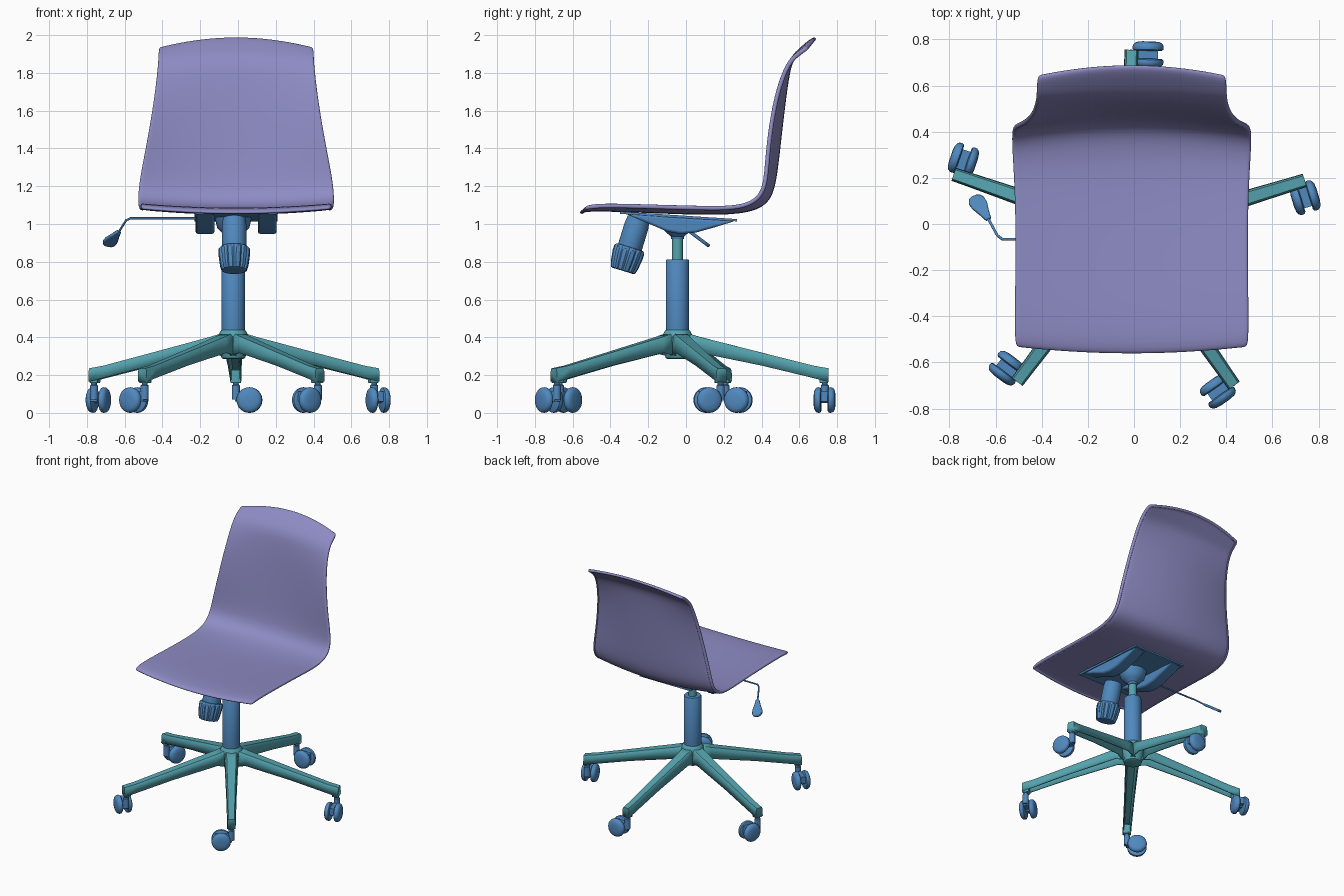
import bpy, bmesh, math
from mathutils import Matrix, Vector

if "Cube" in bpy.data.objects:
    bpy.data.objects.remove(bpy.data.objects["Cube"])

T = Matrix.Translation
CX, CY = -0.025, -0.045            # centre of the column


def material(name, rgb):
    m = bpy.data.materials.new(name)
    m.diffuse_color = (*rgb, 1)
    m.use_nodes = True
    m.node_tree.nodes["Principled BSDF"].inputs["Base Color"].default_value = m.diffuse_color
    return m


PURPLE = material("seat_purple", (0.27, 0.26, 0.55))
BLUE = material("plastic_blue", (0.08, 0.25, 0.52))
TEAL = material("metal_teal", (0.09, 0.37, 0.43))


def finish(name, bm, mat, angle=35, fix=True):
    if fix:
        bmesh.ops.recalc_face_normals(bm, faces=bm.faces)
    me = bpy.data.meshes.new(name)
    bm.to_mesh(me)
    bm.free()
    ob = bpy.data.objects.new(name, me)
    bpy.context.collection.objects.link(ob)
    me.materials.append(mat)
    bpy.ops.object.select_all(action='DESELECT')
    bpy.context.view_layer.objects.active = ob
    ob.select_set(True)
    bpy.ops.object.shade_smooth_by_angle(angle=math.radians(angle))
    return ob


def lathe(bm, profile, M=Matrix(), segs=32, flute=0.0, fluted=()):
    """Revolve (radius, z) points about local z, with optional grooves."""
    rings = []
    for k, (r, z) in enumerate(profile):
        ring = []
        for i in range(segs):
            a = 2 * math.pi * i / segs
            q = r * (1 - flute) if k in fluted and i % 4 == 0 else r
            ring.append(bm.verts.new(M @ Vector((q * math.cos(a), q * math.sin(a), z))))
        rings.append(ring)
    for a, b in zip(rings, rings[1:]):
        for i in range(segs):
            j = (i + 1) % segs
            bm.faces.new((a[i], a[j], b[j], b[i]))
    bm.faces.new(rings[0][::-1])
    bm.faces.new(rings[-1])


def prism(bm, pts, lo, hi, M=Matrix()):
    """Extrude an outline in local xy from z=lo to z=hi."""
    a = [bm.verts.new(M @ Vector((x, y, lo))) for x, y in pts]
    b = [bm.verts.new(M @ Vector((x, y, hi))) for x, y in pts]
    for i in range(len(pts)):
        j = (i + 1) % len(pts)
        bm.faces.new((a[i], a[j], b[j], b[i]))
    bm.faces.new(a[::-1])
    bm.faces.new(b)


def bevel(ob, width, segs=2):
    m = ob.modifiers.new("bevel", 'BEVEL')
    m.width, m.segments, m.limit_method = width, segs, 'ANGLE'


# seat shell: rows of (half width, edge y, edge z, middle y, middle z)
ROWS = [(.503, -.535, 1.10, -.565, 1.075), (.507, -.45, 1.112, -.47, 1.09),
        (.503, -.2, 1.105, -.2, 1.08), (.503, .05, 1.098, .05, 1.07),
        (.51, .22, 1.095, .24, 1.07), (.517, .33, 1.112, .37, 1.09),
        (.517, .395, 1.165, .435, 1.14), (.505, .412, 1.26, .46, 1.24),
        (.472, .422, 1.42, .48, 1.42), (.435, .455, 1.64, .505, 1.64),
        (.418, .50, 1.79, .527, 1.80), (.412, .545, 1.875, .55, 1.885),
        (.412, .595, 1.915, .61, 1.94), (.408, .635, 1.942, .678, 1.998)]
COLS = [-1, -.96, -.85, -.65, -.4, -.2, 0, .2, .4, .65, .85, .96, 1]
bm = bmesh.new()
grid = [[bm.verts.new((-0.01 + w * u, ys + (yc - ys) * (1 - u * u), zs + (zc - zs) * (1 - u * u)))
         for u in COLS] for w, ys, zs, yc, zc in ROWS]
for a, b in zip(grid, grid[1:]):
    for c in range(len(COLS) - 1):
        bm.faces.new((a[c], a[c + 1], b[c + 1], b[c]))
bm.normal_update()
# turned-back rim
res = bmesh.ops.extrude_edge_only(bm, edges=[e for e in bm.edges if e.is_boundary])
rim = {g for g in res['geom'] if isinstance(g, bmesh.types.BMVert)}
for v in rim:
    base = next(e.other_vert(v) for e in v.link_edges if e.other_vert(v) not in rim)
    v.co -= base.normal * 0.024
bmesh.ops.recalc_face_normals(bm, faces=bm.faces)
bm.faces.ensure_lookup_table()
if bm.faces[30].normal.z < 0:
    bmesh.ops.reverse_faces(bm, faces=bm.faces)
seat = finish("seat_shell", bm, PURPLE, 180, fix=False)
m = seat.modifiers.new("thickness", 'SOLIDIFY')
m.thickness, m.offset = 0.022, -1
m = seat.modifiers.new("smooth", 'SUBSURF')
m.levels = m.render_levels = 2

# gas column, inner rod, hub
C = T((CX, CY, 0))
bm = bmesh.new()
lathe(bm, [(.058, .40), (.062, .44), (.062, .805), (.058, .812)], C)
finish("column_sleeve", bm, BLUE)
bm = bmesh.new()
lathe(bm, [(.029, .78), (.029, .96)], C)
finish("column_rod", bm, TEAL)
bm = bmesh.new()
lathe(bm, [(.052, .285), (.062, .29), (.075, .33), (.085, .385), (.08, .41),
           (.068, .432), (.062, .44)], C)
finish("base_hub", bm, TEAL)

# five legs (inverted channels) with twin-wheel casters
LEG = [(.03, .052, .428, .30), (.12, .047, .402, .318), (.45, .037, .318, .25),
       (.72, .031, .25, .185), (.80, .03, .236, .165)]   # radius, half width, top, bottom
WHEEL = [(.02, .017), (.058, .017), (.066, .022), (.068, .03), (.066, .041),
         (.06, .049), (.048, .055), (.025, .058)]
for k in range(5):
    F = C @ Matrix.Rotation(math.radians(17 + 72 * k), 4, 'Z')
    bm = bmesh.new()
    secs = []
    for r, w, zt, zb in LEG:
        half = [(w, zb), (w * .93, zt - .014), (w * .7, zt)]
        sec = [(-y, z) for y, z in half] + half[::-1]
        secs.append([bm.verts.new(F @ Vector((r, y, z))) for y, z in sec])
    for a, b in zip(secs, secs[1:]):
        for i in range(5):
            bm.faces.new((a[i], a[i + 1], b[i + 1], b[i]))
    bm.faces.new(secs[-1])
    leg = finish(f"base_leg_{k + 1}", bm, TEAL)
    m = leg.modifiers.new("wall", 'SOLIDIFY')
    m.thickness, m.offset = 0.01, -1

    bm = bmesh.new()
    prism(bm, [(.752, -.028), (.798, -.028), (.798, .028), (.752, .028)], .158, .228, F)
    bevel(finish(f"leg_foot_{k + 1}", bm, TEAL), .006)

    bm = bmesh.new()
    for s in (1, -1):
        lathe(bm, WHEEL, F @ T((.78, -.072, .068)) @ Matrix.Rotation(s * math.pi / 2, 4, 'Y'), 32)
    finish(f"caster_wheels_{k + 1}", bm, BLUE)

    bm = bmesh.new()
    lathe(bm, [(.021, .07), (.021, .145), (.015, .15), (.015, .175)], F @ T((.78, 0, 0)), 20)
    lathe(bm, [(.016, -.03), (.016, .03)],
          F @ T((.78, -.072, .068)) @ Matrix.Rotation(math.pi / 2, 4, 'Y'), 16)
    prism(bm, [(.76, -.115), (.80, -.115), (.80, .005), (.76, .005)], .06, .112, F)
    finish(f"caster_fork_{k + 1}", bm, BLUE)

# mounting plate and curved brackets under the seat (side outlines swept along x)
SIDE = Matrix(((0, 0, 1, -.01), (1, 0, 0, 0), (0, 1, 0, 0), (0, 0, 0, 1)))
bm = bmesh.new()
prism(bm, [(-.35, 1.066), (-.35, 1.054), (-.1, 1.036), (.27, 1.014), (.27, 1.026), (-.1, 1.05)],
      -.22, .22, SIDE)
finish("mounting_plate", bm, BLUE)
for name, lo, hi in (("left", -.215, -.115), ("right", .115, .215)):
    bm = bmesh.new()
    prism(bm, [(-.32, 1.054), (-.2, 1.003), (-.1, .96), (-.03, .948), (.05, .954),
               (.15, .982), (.26, 1.016), (-.1, 1.04)], lo, hi, SIDE)
    bevel(finish(f"{name}_bracket", bm, BLUE), .012)
bm = bmesh.new()
lathe(bm, [(.033, .92), (.036, .935), (.06, .955), (.085, .98), (.10, 1.04)], C)
finish("mounting_socket", bm, BLUE)

# tension knob, tilted forward
K = T((-.02, -.335, .752)) @ Matrix.Rotation(math.radians(-17), 4, 'X')
bm = bmesh.new()
lathe(bm, [(.062, .11), (.065, .12), (.065, .245), (.06, .29)], K)
finish("knob_housing", bm, BLUE)
bm = bmesh.new()
lathe(bm, [(.058, 0), (.068, .004), (.076, .03), (.084, .09), (.084, .118), (.074, .13), (.06, .132)],
      K, 48, .09, (1, 2, 3, 4))
finish("tension_knob", bm, BLUE, 30)

# height lever: bent rod and flat paddle
pts = [(-.15, -.068, 1.03), (-.57, -.066, 1.03), (-.592, -.05, 1.02), (-.63, .02, .96), (-.645, .043, .943)]
cu = bpy.data.curves.new("lever_rod", 'CURVE')
cu.dimensions, cu.bevel_depth, cu.bevel_resolution, cu.use_fill_caps = '3D', .006, 2, True
sp = cu.splines.new('POLY')
sp.points.add(len(pts) - 1)
for p, co in zip(sp.points, pts):
    p.co = (*co, 1)
cu.materials.append(BLUE)
bpy.context.collection.objects.link(bpy.data.objects.new("lever_rod", cu))

d = Vector((-.065, .1, -.075)).normalized()
side = (Vector((1, 0, 0)) - d * d.x).normalized()
nrm = d.cross(side)
L = T((-.63, .02, .96)) @ Matrix((d, side, nrm)).transposed().to_4x4()
half = [(0, .012), (.04, .022), (.085, .036), (.115, .037), (.132, .028), (.14, .012)]
bm = bmesh.new()
prism(bm, half + [(x, -y) for x, y in half[::-1]], -.009, .009, L)
bevel(finish("lever_paddle", bm, BLUE), .005)
